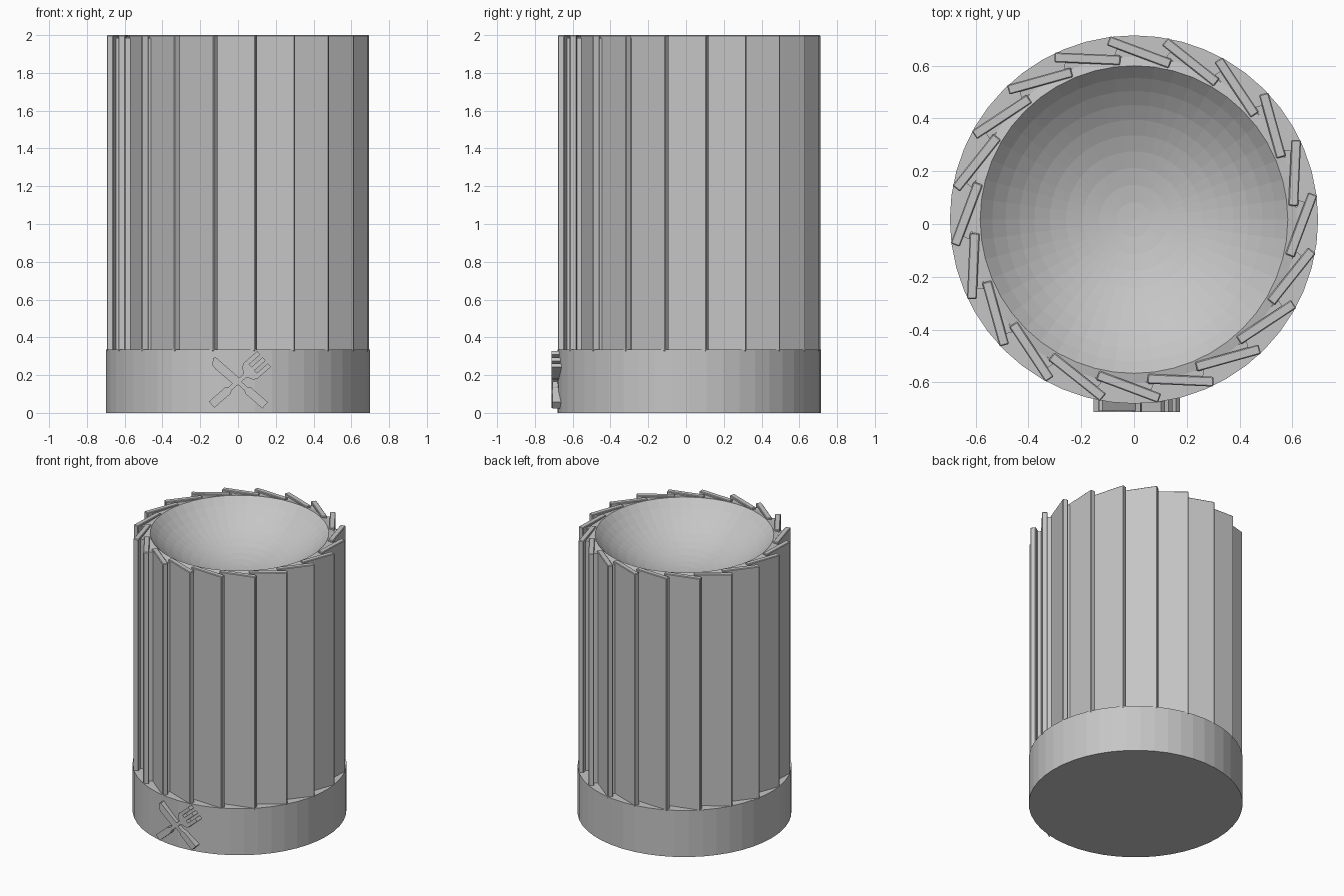
import bpy, bmesh, math
from mathutils import Vector

if "Cube" in bpy.data.objects:
    bpy.data.objects.remove(bpy.data.objects["Cube"])

CY = 0.017          # centre of the round body in y
SIDES = 48

grey = bpy.data.materials.new("plain grey")
grey.diffuse_color = (0.56, 0.56, 0.56, 1)
grey.use_nodes = True
grey.node_tree.nodes["Principled BSDF"].inputs["Base Color"].default_value = grey.diffuse_color


def finish(bm, name, bevel=0):
    bmesh.ops.recalc_face_normals(bm, faces=bm.faces)
    mesh = bpy.data.meshes.new(name)
    bm.to_mesh(mesh)
    bm.free()
    ob = bpy.data.objects.new(name, mesh)
    bpy.context.collection.objects.link(ob)
    mesh.materials.append(grey)
    if bevel:
        mod = ob.modifiers.new("bevel", 'BEVEL')
        mod.width = bevel
        mod.segments = 1
        mod.limit_method = 'ANGLE'
    return ob


def prism(bm, points, offset):
    """Extrude a closed outline of 3D points along offset."""
    face = bm.faces.new([bm.verts.new(p) for p in points])
    ext = bmesh.ops.extrude_face_region(bm, geom=[face], use_keep_orig=True)
    verts = [g for g in ext["geom"] if isinstance(g, bmesh.types.BMVert)]
    bmesh.ops.translate(bm, verts=verts, vec=offset)


# Body: base drum, inner wall and shallow bowl turned from one profile
rim, depth, top = 0.583, 0.26, 1.994
R = (rim * rim + depth * depth) / (2 * depth)
arc = math.asin(rim / R)
profile = [(0, 0), (0.698, 0), (0.698, 0.335), (0.618, 0.335), (0.618, 1.986)]
for i in range(11):
    a = arc * (1 - i / 10)
    profile.append((R * math.sin(a), top - depth + R * (1 - math.cos(a))))
bm = bmesh.new()
vs = [bm.verts.new((r, 0, z)) for r, z in profile]
es = [bm.edges.new(p) for p in zip(vs, vs[1:])]
bmesh.ops.spin(bm, geom=vs + es, cent=(0, 0, 0), axis=(0, 0, 1),
               angle=math.tau, steps=SIDES, use_duplicate=False)
bmesh.ops.remove_doubles(bm, verts=bm.verts, dist=0.0001)
bmesh.ops.translate(bm, verts=bm.verts, vec=(0, CY, 0))
finish(bm, "hollow_body")

# Pleats: slanted upright slats all around, with the grooves behind them filled
slats, fills = bmesh.new(), bmesh.new()
tilt, thick, length = math.radians(27.9), 0.037, 0.25


def slat_point(k, t, depth_in):
    """Point t along slat k from its tip, depth_in behind its outer face."""
    a = math.radians(7.4 + 18 * k)
    out = Vector((math.cos(a), math.sin(a), 0))
    tan = Vector((math.sin(a), -math.cos(a), 0))
    along = tan * math.cos(tilt) - out * math.sin(tilt)
    inward = -(out * math.cos(tilt) + tan * math.sin(tilt))
    return out * 0.701 + Vector((0, CY, 0.325)) + along * t + inward * depth_in


for k in range(20):
    prism(slats, [slat_point(k, 0, 0), slat_point(k, length, 0),
                  slat_point(k, length, thick), slat_point(k, 0, thick)],
          Vector((0, 0, 1.675)))
    prism(fills, [slat_point(k, 0.04, thick * 0.8), slat_point(k, 0.2, thick * 0.8),
                  slat_point(k + 1, 0.25, 0.005), slat_point(k + 1, 0.225, 0.005)],
          Vector((0, 0, 1.661)))
finish(slats, "pleats", 0.004)
finish(fills, "groove_fill")


# Crossed utensils on the front of the base
def utensil(name, outline, angle, front):
    bm = bmesh.new()
    c, s = math.cos(angle), math.sin(angle)
    pts = [Vector((u * c - v * s, front, 0.165 + u * s + v * c))
           for u, v in outline]
    prism(bm, pts, Vector((0, -0.655 - front, 0)))
    finish(bm, name)


knife = [(-0.19, -0.022), (-0.07, -0.022), (-0.055, -0.012), (0, -0.012),
         (0.01, -0.02), (0.175, -0.02), (0.182, -0.008), (0.16, 0.022),
         (0.135, 0.028), (0.0, 0.026), (-0.01, 0.012), (-0.055, 0.012),
         (-0.07, 0.022), (-0.19, 0.022)]
fork = [(-0.185, -0.022), (-0.07, -0.022), (-0.055, -0.012), (0.05, -0.012),
        (0.065, -0.04), (0.085, -0.056)]
for v in (-0.043, 0, 0.043):
    root0 = 0.085 if v < 0 else 0.105
    root1 = 0.085 if v > 0 else 0.105
    fork += [(root0, v - 0.012), (0.183, v - 0.012),
             (0.183, v + 0.012), (root1, v + 0.012)]
fork += [(0.085, 0.056), (0.065, 0.04), (0.05, 0.012), (-0.055, 0.012),
         (-0.07, 0.022), (-0.185, 0.022)]
utensil("knife_emblem", knife, math.radians(139), -0.708)
utensil("fork_emblem", fork, math.radians(41), -0.713)
